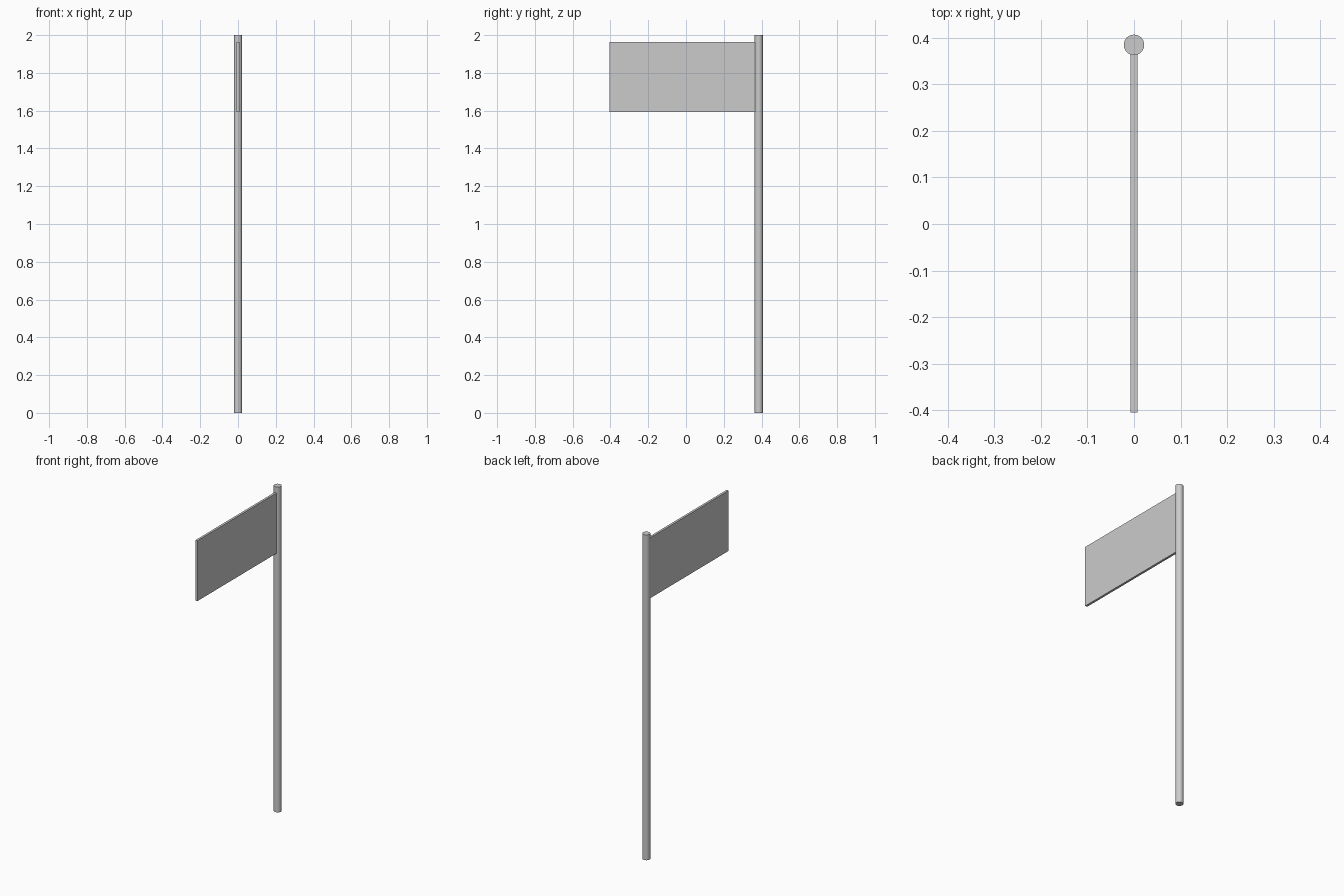
import bpy

if "Cube" in bpy.data.objects:
    bpy.data.objects.remove(bpy.data.objects["Cube"])

# Pole: slim round post
bpy.ops.mesh.primitive_cylinder_add(vertices=32, radius=0.022, depth=2.0,
                                    location=(0, 0.385, 1.0))
pole = bpy.context.object
pole.name = "pole"
bpy.ops.object.shade_smooth_by_angle()

# Flag: thin rigid panel attached to the pole's front side
y0, y1, z0, z1 = -0.405, 0.365, 1.592, 1.963
bpy.ops.mesh.primitive_cube_add(size=1, location=(0, (y0 + y1) / 2, (z0 + z1) / 2))
flag = bpy.context.object
flag.name = "flag_panel"
flag.scale = (0.014, y1 - y0, z1 - z0)
bpy.ops.object.transform_apply(location=False, rotation=False, scale=True)
